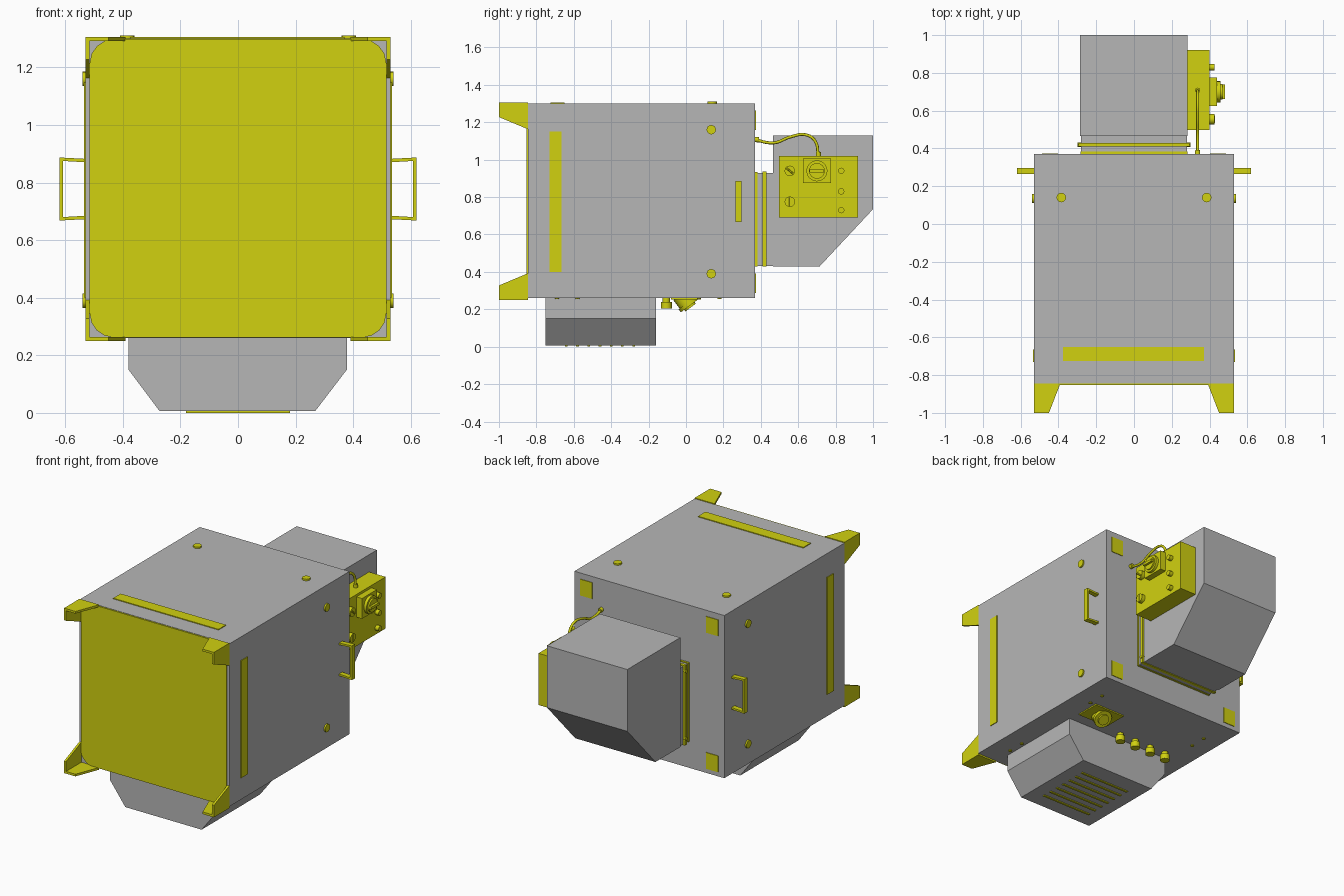
import bpy, bmesh, math
from mathutils import Vector

if "Cube" in bpy.data.objects:
    bpy.data.objects.remove(bpy.data.objects["Cube"])


def material(name, rgb):
    m = bpy.data.materials.new(name)
    m.diffuse_color = (*rgb, 1)
    m.use_nodes = True
    m.node_tree.nodes["Principled BSDF"].inputs["Base Color"].default_value = m.diffuse_color
    return m


GREY = material("grey_metal", (0.47, 0.47, 0.47))
YELLOW = material("yellow_paint", (0.64, 0.64, 0.005))


def finish(name, bm, mat, smooth=False):
    bmesh.ops.recalc_face_normals(bm, faces=bm.faces)
    me = bpy.data.meshes.new(name)
    bm.to_mesh(me)
    bm.free()
    me.materials.append(mat)
    ob = bpy.data.objects.new(name, me)
    bpy.context.collection.objects.link(ob)
    if smooth:
        bpy.ops.object.select_all(action='DESELECT')
        ob.select_set(True)
        bpy.context.view_layer.objects.active = ob
        bpy.ops.object.shade_smooth_by_angle(angle=math.radians(40))
    return ob


def prism(name, pts, axis, a, b, mat):
    """Extrude a 2D profile along an axis from a to b."""
    def place(p, t):
        return {'x': (t, p[0], p[1]), 'y': (p[0], t, p[1]), 'z': (p[0], p[1], t)}[axis]
    bm = bmesh.new()
    lo = [bm.verts.new(place(p, a)) for p in pts]
    hi = [bm.verts.new(place(p, b)) for p in pts]
    bm.faces.new(lo)
    bm.faces.new(hi)
    n = len(pts)
    for i in range(n):
        j = (i + 1) % n
        bm.faces.new((lo[i], lo[j], hi[j], hi[i]))
    return finish(name, bm, mat)


def box(name, x0, x1, y0, y1, z0, z1, mat=YELLOW):
    return prism(name, [(x0, y0), (x1, y0), (x1, y1), (x0, y1)], 'z', z0, z1, mat)


def cyl(name, start, end, r, mat=YELLOW, r2=None, sides=16):
    s, e = Vector(start), Vector(end)
    d = e - s
    bm = bmesh.new()
    bmesh.ops.create_cone(bm, cap_ends=True, segments=sides, radius1=r,
                          radius2=r if r2 is None else r2, depth=d.length)
    rot = d.to_track_quat('Z', 'Y').to_matrix()
    for v in bm.verts:
        v.co = rot @ v.co + (s + e) / 2
    return finish(name, bm, mat, True)


# Main cabinet
box("cabinet", -0.53, 0.53, -0.845, 0.37, 0.26, 1.30, GREY)

# Front panel with rounded corners
pts = []
for cx, cz, a0 in ((0.43, 1.215, 0), (-0.43, 1.215, 90), (-0.43, 0.345, 180), (0.43, 0.345, 270)):
    for k in range(5):
        a = math.radians(a0 + k * 22.5)
        pts.append((cx + 0.085 * math.cos(a), cz + 0.083 * math.sin(a)))
prism("front_panel", pts, 'y', -0.853, -0.84, YELLOW)

# Tapered angle brackets at the four front corners
for sx in (-1, 1):
    for sz in (-1, 1):
        zc = 0.7775
        prism("corner_bracket_side",
              [(-1, zc + sz * 0.5275), (-0.845, zc + sz * 0.5275),
               (-0.845, zc + sz * 0.385), (-1, zc + sz * 0.45)],
              'x', sx * 0.516, sx * 0.53, YELLOW)
        prism("corner_bracket_flat",
              [(sx * 0.53, -1), (sx * 0.45, -1), (sx * 0.39, -0.845), (sx * 0.53, -0.845)],
              'z', zc + sz * 0.5135, zc + sz * 0.5275, YELLOW)
        # Pads on the back face
        x, z = sx * 0.445, 0.775 + sz * 0.435
        box("back_pad", x - 0.043, x + 0.043, 0.368, 0.374, z - 0.052, z + 0.052)

# Strips on the sides and top
for s in (-1, 1):
    box("side_strip", s * 0.525, s * 0.535, -0.73, -0.665, 0.40, 1.15)
box("top_strip", -0.375, 0.37, -0.725, -0.65, 1.295, 1.305)

# Round studs, carrying handles
for s in (-1, 1):
    cyl("top_stud", (s * 0.385, 0.14, 1.29), (s * 0.385, 0.14, 1.31), 0.025)
    for z in (0.39, 1.16):
        cyl("side_stud", (s * 0.52, 0.135, z), (s * 0.54, 0.135, z), 0.025)
    u = [(.525, .882), (.62, .887), (.62, .668), (.525, .673),
         (.525, .685), (.608, .68), (.608, .875), (.525, .87)]
    prism("handle", [(s * x, z) for x, z in u], 'y', 0.265, 0.297, YELLOW)

# Rear housing, neck and flanges
prism("rear_housing", [(0.465, 1.13), (1.0, 1.13), (1.0, 0.735), (0.715, 0.43), (0.465, 0.43)],
      'x', -0.285, 0.283, GREY)
box("rear_neck", -0.28, 0.28, 0.36, 0.47, 0.432, 0.93, GREY)
box("neck_base_flange", -0.284, 0.284, 0.37, 0.383, 0.43, 0.935)
box("neck_clamp", -0.293, 0.293, 0.41, 0.43, 0.428, 0.938)
for s in (-1, 1):
    for z in (0.47, 0.90):
        cyl("clamp_bolt", (s * 0.28, 0.42, z), (s * 0.298, 0.42, z), 0.012, sides=8)

# Control box with main dial, slotted knobs and small buttons
box("control_box", 0.28, 0.40, 0.497, 0.92, 0.69, 1.02)
box("dial_plate", 0.395, 0.44, 0.625, 0.776, 0.875, 1.005)
cyl("dial_base", (0.435, 0.70, 0.94), (0.458, 0.70, 0.94), 0.056, sides=24)
cyl("dial_cap", (0.455, 0.70, 0.94), (0.468, 0.70, 0.94), 0.042, sides=24)
box("dial_grip", 0.46, 0.483, 0.661, 0.739, 0.932, 0.948)
for z, ang in ((0.94, -40), (0.775, 90)):
    cyl("knob", (0.395, 0.555, z), (0.425, 0.555, z), 0.028)
    d = Vector((0, math.cos(math.radians(ang)), math.sin(math.radians(ang)))) * 0.024
    c = Vector((0.425, 0.555, z))
    cyl("knob_ridge", c - d, c + d, 0.005, sides=6)
for z in (0.94, 0.83, 0.73):
    cyl("small_button", (0.395, 0.83, z), (0.425, 0.83, z), 0.017, sides=12)

# Cable from cabinet to control box
cu = bpy.data.curves.new("cable", 'CURVE')
cu.dimensions = '3D'
cu.bevel_depth = 0.008
cu.bevel_resolution = 2
cu.resolution_u = 6
sp = cu.splines.new('BEZIER')
path = [(0.36, 1.108), (0.47, 1.09), (0.56, 1.122), (0.64, 1.133), (0.69, 1.10), (0.708, 1.01)]
sp.bezier_points.add(len(path) - 1)
for bp, (y, z) in zip(sp.bezier_points, path):
    bp.co = (0.337, y, z)
    bp.handle_left_type = bp.handle_right_type = 'AUTO'
cu.materials.append(YELLOW)
bpy.context.collection.objects.link(bpy.data.objects.new("cable", cu))
cyl("cable_gland_top", (0.337, 0.708, 1.01), (0.337, 0.708, 1.04), 0.014, sides=10)
cyl("cable_gland_back", (0.337, 0.365, 1.108), (0.337, 0.39, 1.106), 0.014, sides=10)

# Lower housing with vent slits
prism("lower_housing", [(-0.38, 0.265), (0.378, 0.265), (0.378, 0.15), (0.268, 0.006),
                        (-0.272, 0.006), (-0.38, 0.15)], 'y', -0.75, -0.16, GREY)
for i in range(7):
    y = -0.64 + i * 0.06
    box("vent_slit", -0.18, 0.18, y - 0.007, y + 0.007, 0.0, 0.008)

# Underside: pegs, tilted socket on a plate, bolts
for i in range(4):
    x = 0.02 - i * 0.118
    cyl("peg_stem", (x, -0.105, 0.265), (x, -0.105, 0.235), 0.02, sides=12)
    cyl("peg_head", (x, -0.105, 0.24), (x, -0.105, 0.203), 0.029, sides=14)
box("socket_plate", 0.15, 0.37, -0.08, 0.08, 0.252, 0.262)
axis = Vector((0, 0.6, -0.8))
c = Vector((0.26, -0.015, 0.262))
cyl("socket_body", c - axis * 0.02, c + axis * 0.05, 0.05, sides=20)
cyl("socket_rim", c + axis * 0.035, c + axis * 0.055, 0.057, sides=20)
cyl("socket_cap", c + axis * 0.05, c + axis * 0.066, 0.035, sides=20)
for s in (-1, 1):
    for y in (0.18, 0.07, -0.58, -0.69):
        cyl("underside_bolt", (s * 0.405, y, 0.265), (s * 0.405, y, 0.254), 0.011, sides=8)
